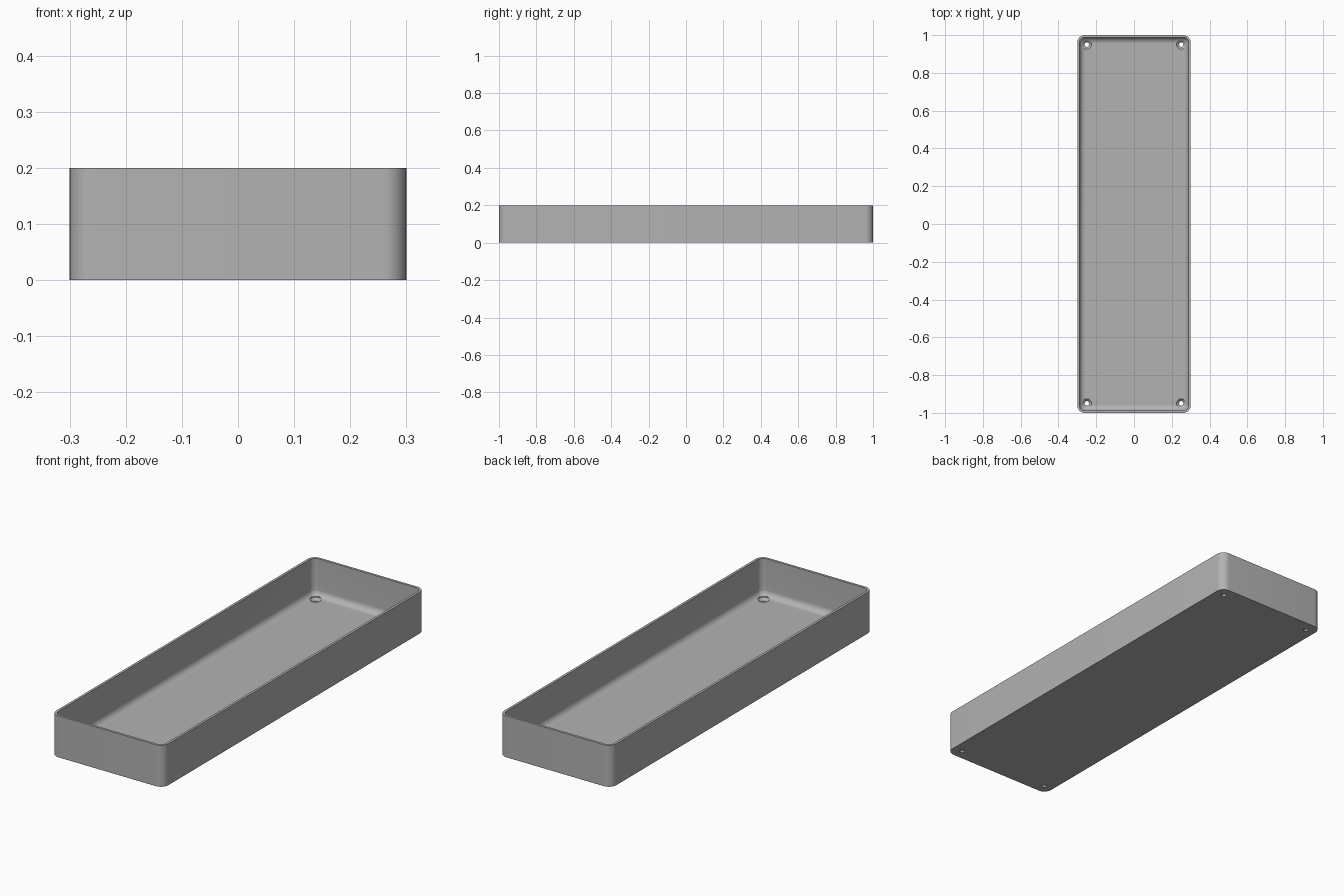
import bpy, bmesh, math
from math import sin, cos, pi

cube = bpy.data.objects.get("Cube")
if cube:
    bpy.data.objects.remove(cube, do_unlink=True)

HX, HY, H = 0.30, 1.0, 0.20      # half width, half length, height
R = 0.04                         # outer corner radius
WALL, FLOOR, FILLET = 0.012, 0.02, 0.03
SEG = 10

grey = bpy.data.materials.new("plain grey")
grey.use_nodes = True
colour = (0.45, 0.45, 0.45, 1)
grey.diffuse_color = colour
grey.node_tree.nodes["Principled BSDF"].inputs["Base Color"].default_value = colour


def ring(bm, inset, z):
    """Rounded rectangle of vertices, inset from the outer outline."""
    r = max(R - inset, 0.002)
    verts = []
    for k, (sx, sy) in enumerate([(1, 1), (-1, 1), (-1, -1), (1, -1)]):
        cx, cy = sx * (HX - inset - r), sy * (HY - inset - r)
        for i in range(SEG + 1):
            a = (k + i / SEG) * pi / 2
            verts.append(bm.verts.new((cx + r * cos(a), cy + r * sin(a), z)))
    return verts


def finish(bm, name):
    bmesh.ops.recalc_face_normals(bm, faces=bm.faces)
    mesh = bpy.data.meshes.new(name)
    bm.to_mesh(mesh)
    bm.free()
    mesh.materials.append(grey)
    obj = bpy.data.objects.new(name, mesh)
    bpy.context.collection.objects.link(obj)
    return obj


def loft(bm, rings):
    """Skin consecutive rings and cap both ends."""
    for a, b in zip(rings, rings[1:]):
        n = len(a)
        for i in range(n):
            bm.faces.new((a[i], a[(i + 1) % n], b[(i + 1) % n], b[i]))
    bm.faces.new(rings[0])
    bm.faces.new(rings[-1])


# Tray shell: outside wall, rim, inside wall, then the fillet down to the floor
profile = [(0, 0), (0, H), (WALL, H)]
for i in range(SEG + 1):
    a = i / SEG * pi / 2
    profile.append((WALL + FILLET * (1 - cos(a)), FLOOR + FILLET * (1 - sin(a))))
bm = bmesh.new()
loft(bm, [ring(bm, d, z) for d, z in profile])
tray = finish(bm, "tray")

# Countersunk screw holes near the four corners
hole_profile = [(0.012, -0.02), (0.012, 0.008), (0.025, 0.02), (0.025, 0.06)]
bm = bmesh.new()
for sx in (-1, 1):
    for sy in (-1, 1):
        loft(bm, [[bm.verts.new((sx * 0.25 + r * cos(i * pi / 16),
                                 sy * 0.95 + r * sin(i * pi / 16), z))
                   for i in range(32)] for r, z in hole_profile])
cutter = finish(bm, "screw_hole_cutter")
cutter.hide_render = True
cutter.hide_set(True)

cut = tray.modifiers.new("screw holes", "BOOLEAN")
cut.operation = "DIFFERENCE"
cut.solver = "EXACT"
cut.object = cutter

bpy.context.view_layer.objects.active = tray
tray.select_set(True)
bpy.ops.object.modifier_apply(modifier=cut.name)
bpy.data.objects.remove(cutter, do_unlink=True)
bpy.ops.object.shade_smooth_by_angle(angle=math.radians(30))
